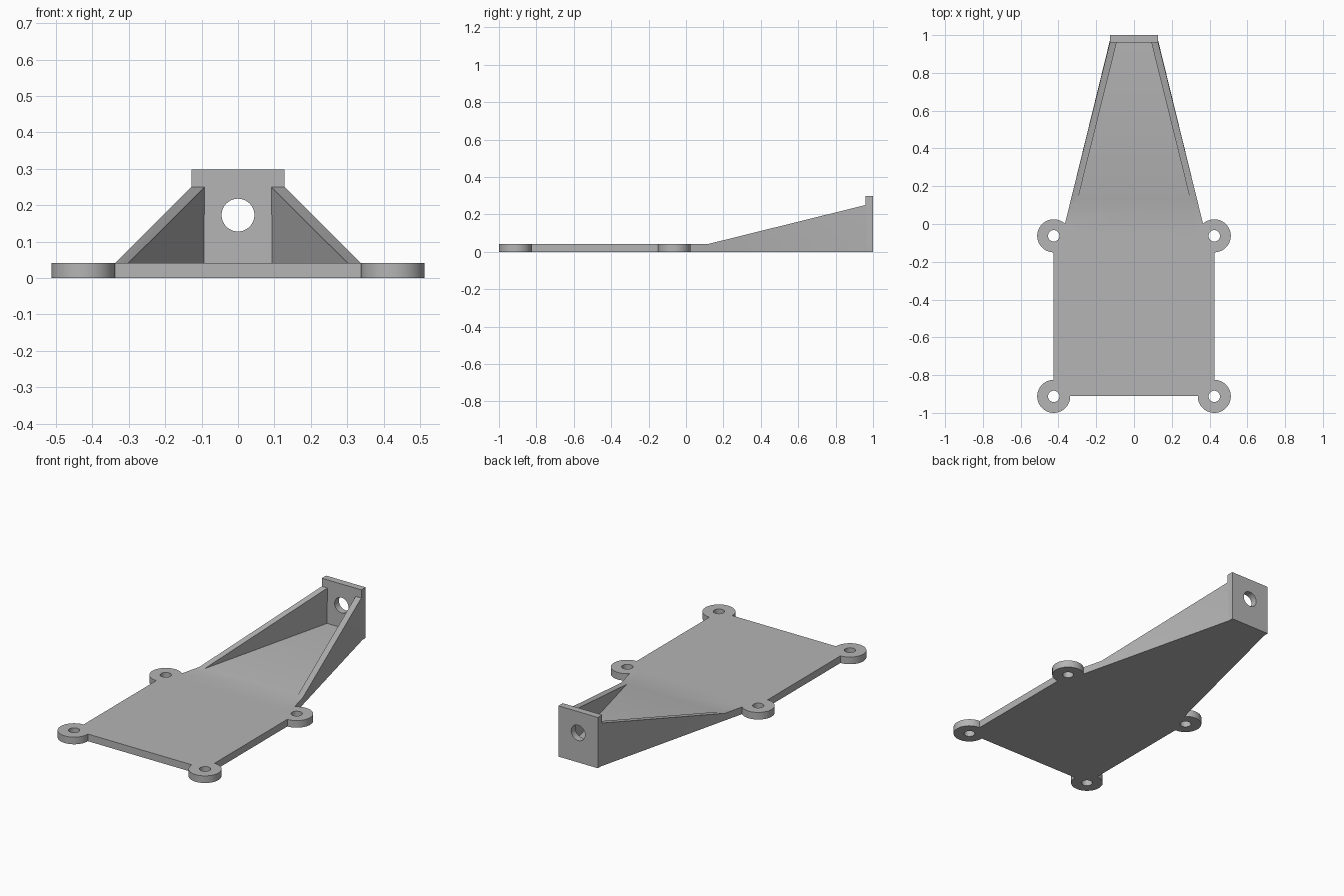
import bpy, bmesh, math
from mathutils import Matrix

cube = bpy.data.objects.get("Cube")
if cube:
    bpy.data.objects.remove(cube, do_unlink=True)

grey = bpy.data.materials.new("plain_grey")
grey.use_nodes = True
COLOUR = (0.46, 0.46, 0.46, 1)
grey.diffuse_color = COLOUR
grey.node_tree.nodes["Principled BSDF"].inputs["Base Color"].default_value = COLOUR

THICK = 0.042      # plate thickness
BACK = 0.96        # front face of the end plate
WALL_TOP = 0.25
HALF_END = 0.128
SLOPE = 0.248      # taper of the arm sides


def finish(name, bm):
    bmesh.ops.recalc_face_normals(bm, faces=bm.faces)
    mesh = bpy.data.meshes.new(name)
    bm.to_mesh(mesh)
    bm.free()
    mesh.materials.append(grey)
    obj = bpy.data.objects.new(name, mesh)
    bpy.context.collection.objects.link(obj)
    return obj


def prism(name, outline, height):
    bm = bmesh.new()
    face = bm.faces.new([bm.verts.new((x, y, 0)) for x, y in outline])
    top = bmesh.ops.extrude_face_region(bm, geom=[face])["geom"]
    verts = [v for v in top if isinstance(v, bmesh.types.BMVert)]
    bmesh.ops.translate(bm, verts=verts, vec=(0, 0, height))
    return finish(name, bm)


def cylinder(name, centre, radius, depth, along_y=False):
    bm = bmesh.new()
    matrix = Matrix.Translation(centre)
    if along_y:
        matrix = matrix @ Matrix.Rotation(math.pi / 2, 4, 'X')
    bmesh.ops.create_cone(bm, cap_ends=True, segments=64, radius1=radius,
                          radius2=radius, depth=depth, matrix=matrix)
    return finish(name, bm)


def combine(target, other, operation):
    mod = target.modifiers.new("combine", 'BOOLEAN')
    mod.operation, mod.solver, mod.object = operation, 'EXACT', other
    bpy.context.view_layer.objects.active = target
    bpy.ops.object.modifier_apply(modifier=mod.name)
    bpy.data.objects.remove(other, do_unlink=True)


def edge_x(y):
    return HALF_END + SLOPE * (BACK - y)


# Flat plate with tapered arm
FRONT, SHOULDER = -0.91, -0.0625
right = [(0.425, FRONT), (0.425, SHOULDER), (edge_x(SHOULDER), SHOULDER),
         (HALF_END, BACK), (HALF_END, 1)]
left = [(-x, y) for x, y in reversed(right)]
body = prism("mounting_bracket", right + left, THICK)

# Sloped side walls, rising toward the end plate
START = 0.12
for side in (1, -1):
    bm = bmesh.new()
    rings = []
    for inset in (0, 0.036):
        points = ((START, 0), (BACK + 0.01, 0), (BACK + 0.01, WALL_TOP),
                  (BACK, WALL_TOP), (START, THICK))
        rings.append([bm.verts.new((side * (edge_x(min(y, BACK)) - inset), y, z))
                      for y, z in points])
    for ring in rings:
        # the short tail bends inside the end plate, so split the cap there
        bm.faces.new((ring[0], ring[1], ring[3], ring[4]))
        bm.faces.new((ring[1], ring[2], ring[3]))
    for i in range(5):
        j = (i + 1) % 5
        bm.faces.new((rings[0][i], rings[0][j], rings[1][j], rings[1][i]))
    bmesh.ops.triangulate(bm, faces=bm.faces)
    combine(body, finish("side_wall", bm), 'UNION')

# Upright end plate
end = prism("end_plate", [(-HALF_END, BACK), (HALF_END, BACK),
                          (HALF_END, 1), (-HALF_END, 1)], 0.298)
combine(body, end, 'UNION')

# Round corner bosses with screw holes
corners = [(x, y) for x in (-0.425, 0.425) for y in (-0.9125, SHOULDER)]
for x, y in corners:
    combine(body, cylinder("boss", (x, y, THICK / 2), 0.0875, THICK), 'UNION')
for x, y in corners:
    combine(body, cylinder("screw_hole", (x, y, 0), 0.03, 0.3), 'DIFFERENCE')

# Round hole through the end plate
combine(body, cylinder("end_hole", (0, 0.98, 0.173), 0.045, 0.2, True), 'DIFFERENCE')

bpy.ops.object.select_all(action='DESELECT')
body.select_set(True)
bpy.context.view_layer.objects.active = body
bpy.ops.object.shade_smooth_by_angle(angle=math.radians(25))
